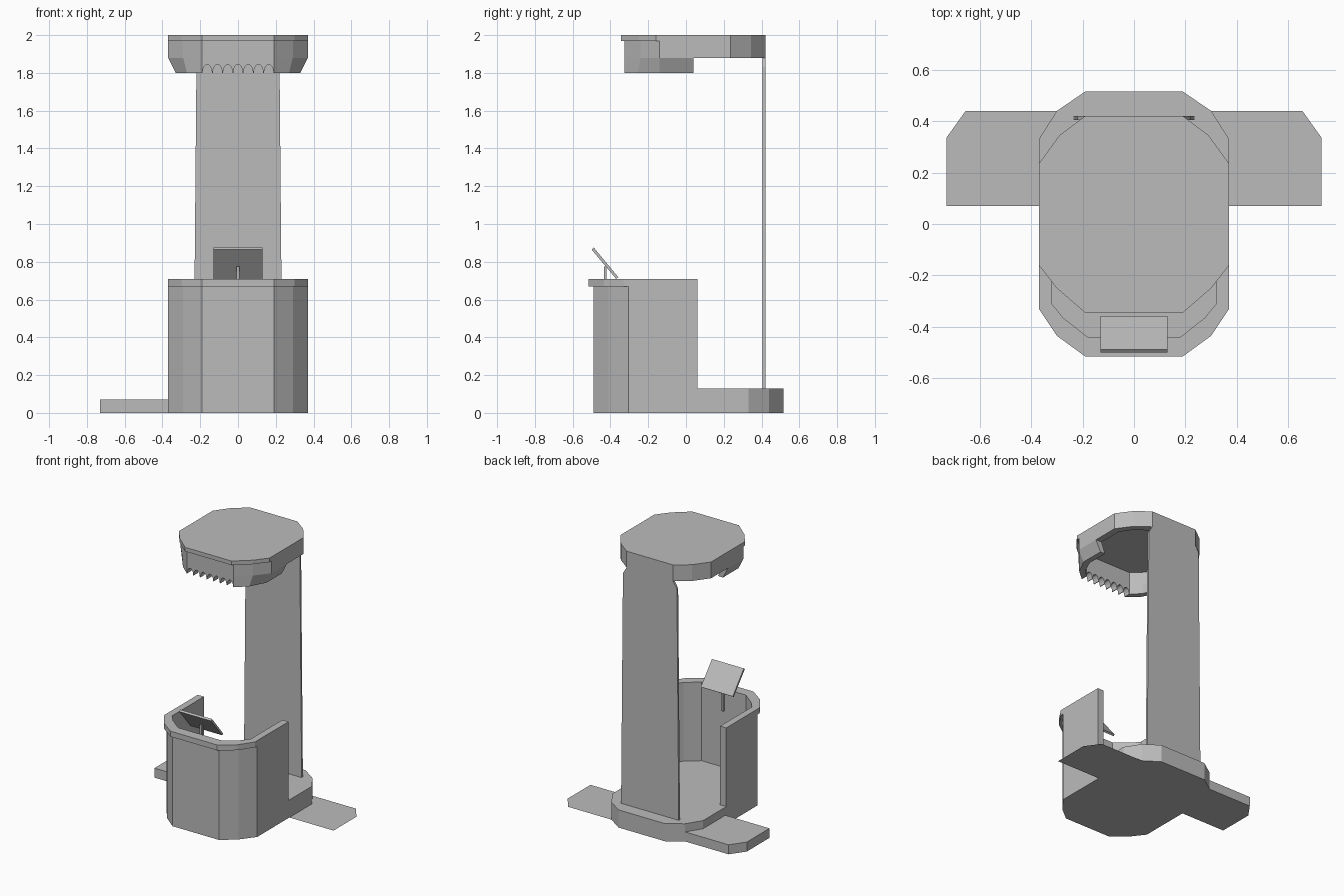
import bpy
import bmesh
import math

if "Cube" in bpy.data.objects:
    bpy.data.objects.remove(bpy.data.objects["Cube"], do_unlink=True)

GREY = (0.5, 0.5, 0.5, 1)
mat = bpy.data.materials.new("plain grey")
mat.use_nodes = True
mat.diffuse_color = GREY
mat.node_tree.nodes["Principled BSDF"].inputs["Base Color"].default_value = GREY


def finish(name, bm):
    bmesh.ops.recalc_face_normals(bm, faces=bm.faces)
    mesh = bpy.data.meshes.new(name)
    bm.to_mesh(mesh)
    bm.free()
    mesh.materials.append(mat)
    obj = bpy.data.objects.new(name, mesh)
    bpy.context.collection.objects.link(obj)
    return obj


def loft(name, lower, upper):
    """Solid between two matching outlines of 3D points."""
    bm = bmesh.new()
    a = [bm.verts.new(p) for p in lower]
    b = [bm.verts.new(p) for p in upper]
    bm.faces.new(a)
    bm.faces.new(b)
    n = len(a)
    for i in range(n):
        j = (i + 1) % n
        bm.faces.new((a[i], a[j], b[j], b[i]))
    return finish(name, bm)


def prism(name, pts, z0, z1):
    return loft(name, [(x, y, z0) for x, y in pts], [(x, y, z1) for x, y in pts])


def slab_y(name, pts, y0, y1):
    return loft(name, [(x, y0, z) for x, z in pts], [(x, y1, z) for x, z in pts])


def flip(pts):
    return [(-x, y) for x, y in reversed(pts)]


def both(pts):
    """Outline from its +x half."""
    return pts + flip(pts)


# base slab
front = [(0.19, -0.49), (0.29, -0.41), (0.37, -0.305)]
prism("base_slab", both(front + [(0.37, 0.33), (0.30, 0.44), (0.19, 0.515)]), 0, 0.13)

# front enclosure wall with overhanging rim
inner = [(0.32, 0.06), (0.32, -0.31), (0.275, -0.365), (0.18, -0.44)]
wall = front + [(0.37, 0.06)] + inner
prism("enclosure_wall", wall + flip(wall), 0.13, 0.67)
rim = [(0.19, -0.515), (0.30, -0.435), (0.37, -0.33), (0.37, 0.06)] + inner
prism("enclosure_rim", rim + flip(rim), 0.67, 0.71)

# side steps: a thick one on the right, a flat one on the left
step = [(0.37, 0.07), (0.73, 0.07), (0.73, 0.335), (0.655, 0.44), (0.30, 0.44), (0.37, 0.33)]
prism("right_step", flip(step), 0, 0.07)
bm = bmesh.new()
bm.faces.new([bm.verts.new((x, y, 0)) for x, y in step])
finish("left_step", bm)

# back panel, tapering upward with clipped top corners
panel = [(0.235, 0.13), (0.22, 1.83), (0.19, 1.88)]
slab_y("back_panel", both(panel), 0.405, 0.42)

# canopy top plate
back = [(0.37, 0.235), (0.29, 0.345), (0.19, 0.42)]
prism("canopy_top", both([(0.19, -0.345), (0.30, -0.25), (0.37, -0.16)] + back), 1.97, 2.0)

# canopy ring, open at the front panel
skirt_out = [(0.19, -0.325), (0.29, -0.24), (0.37, -0.14)]
skirt_in = [(0.32, -0.12), (0.26, -0.21), (0.19, -0.275)]
ring_out = skirt_out + back
ring_in = [(0.17, 0.37), (0.26, 0.31), (0.32, 0.22)] + skirt_in
prism("canopy_ring", ring_out + flip(ring_out) + flip(ring_in) + ring_in, 1.88, 1.97)

# lower side skirts, sloping inward
top = skirt_out + [(0.37, 0.04), (0.32, 0.04)] + skirt_in
low = [(0.19, -0.325), (0.27, -0.255), (0.33, -0.14), (0.33, 0.04),
       (0.29, 0.04), (0.29, -0.12), (0.25, -0.21), (0.19, -0.275)]
for side, s in (("left", 1), ("right", -1)):
    loft(side + "_skirt", [(s * x, y, 1.80) for x, y in low],
         [(s * x, y, 1.88) for x, y in top])

# scalloped front valance
ARCHES, STEPS = 7, 8
width = 0.38 / ARCHES
edge = []
for i in range(ARCHES):
    mid = -0.19 + width * (i + 0.5)
    for k in range(STEPS + 1):
        a = math.pi * (1 - k / STEPS)
        edge.append((mid + 0.46 * width * math.cos(a), 1.80 + 0.045 * math.sin(a)))
valance = [(-0.19, 1.97), (-0.19, 1.80)] + edge + [(0.19, 1.80), (0.19, 1.97)]
slab_y("front_valance", valance, -0.325, -0.275)

# tilted control screen on a thin post
profile = [(-0.37, 0.71), (-0.358, 0.718), (-0.488, 0.875), (-0.50, 0.865)]
loft("control_screen", [(-0.13, y, z) for y, z in profile], [(0.13, y, z) for y, z in profile])
prism("screen_post", both([(0.008, -0.435), (0.008, -0.42)]), 0.55, 0.775)
